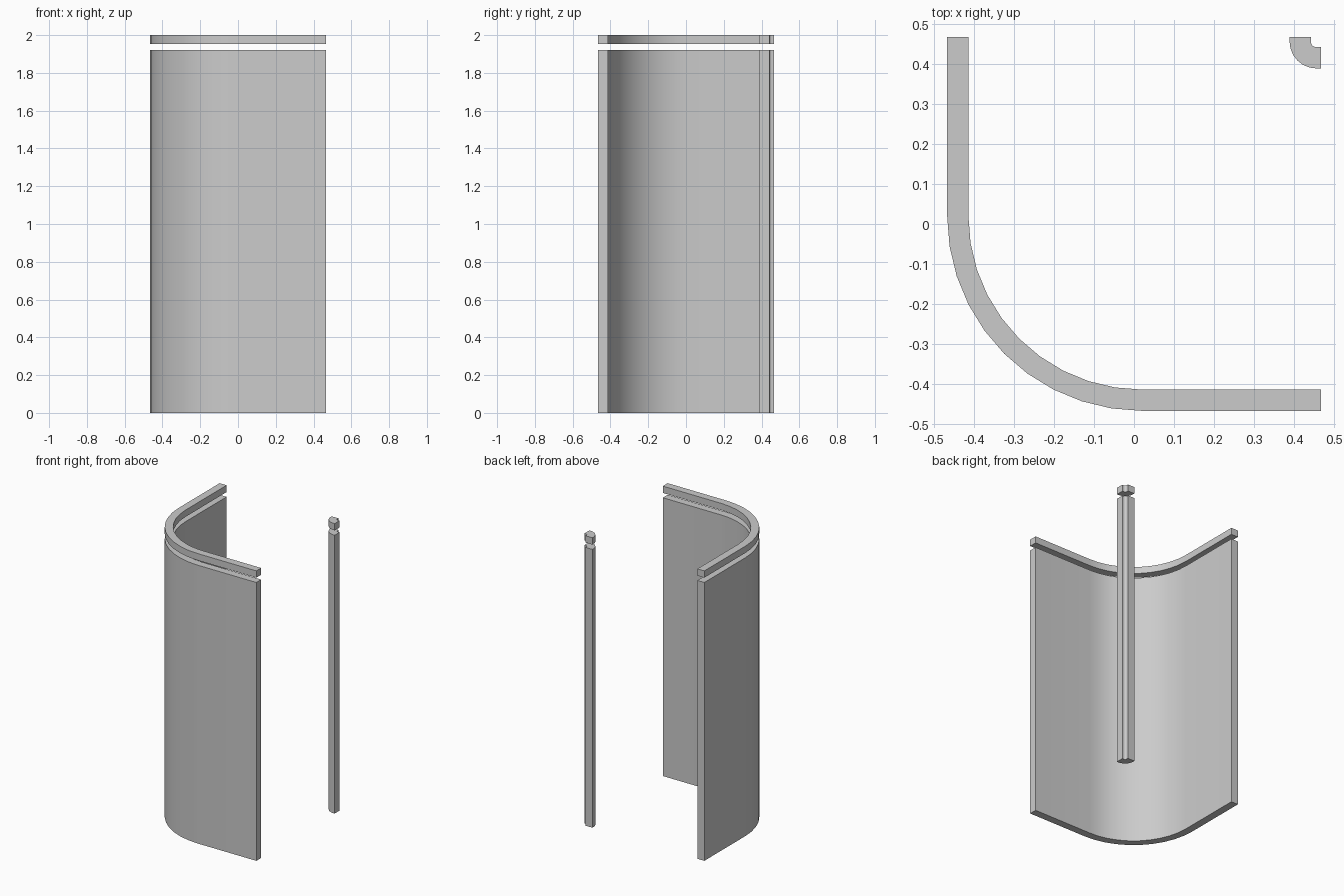
import bpy, bmesh, math

if "Cube" in bpy.data.objects:
    bpy.data.objects.remove(bpy.data.objects["Cube"])

END = 0.466  # half width of the footprint


def bend(centre, radius, steps):
    """Straight leg, quarter arc, straight leg, turning around the front-left corner."""
    pts = [(centre - radius, END)]
    for i in range(steps + 1):
        a = math.pi + math.pi / 2 * i / steps
        pts.append((centre + radius * math.cos(a), centre + radius * math.sin(a)))
    pts.append((END, centre - radius))
    return pts


def curved_strip(name, centre, outer_r, inner_r, steps, z0, z1):
    """Solid strip between two concentric bends, extruded from z0 to z1."""
    bm = bmesh.new()
    outer = [bm.verts.new((x, y, z0)) for x, y in bend(centre, outer_r, steps)]
    inner = [bm.verts.new((x, y, z0)) for x, y in bend(centre, inner_r, steps)]
    for i in range(len(outer) - 1):
        bm.faces.new((outer[i], outer[i + 1], inner[i + 1], inner[i]))
    ext = bmesh.ops.extrude_face_region(bm, geom=bm.faces[:], use_keep_orig=True)
    top = [g for g in ext["geom"] if isinstance(g, bmesh.types.BMVert)]
    bmesh.ops.translate(bm, verts=top, vec=(0, 0, z1 - z0))
    bmesh.ops.recalc_face_normals(bm, faces=bm.faces[:])
    mesh = bpy.data.meshes.new(name)
    bm.to_mesh(mesh)
    bm.free()
    obj = bpy.data.objects.new(name, mesh)
    bpy.context.collection.objects.link(obj)
    bpy.context.view_layer.objects.active = obj
    obj.select_set(True)
    bpy.ops.object.shade_smooth_by_angle(angle=math.radians(30))
    obj.select_set(False)


# Tall body and thin top band, separated by an open gap
for part, z0, z1 in (("body", 0.0, 1.92), ("top_band", 1.953, 2.0)):
    # Large outer wall with a rounded corner
    curved_strip("outer_wall_" + part, 0.02, 0.486, 0.433, 10, z0, z1)
    # Small post wrapping the inner corner
    curved_strip("inner_post_" + part, 0.455, 0.067, 0.014, 6, z0, z1)
